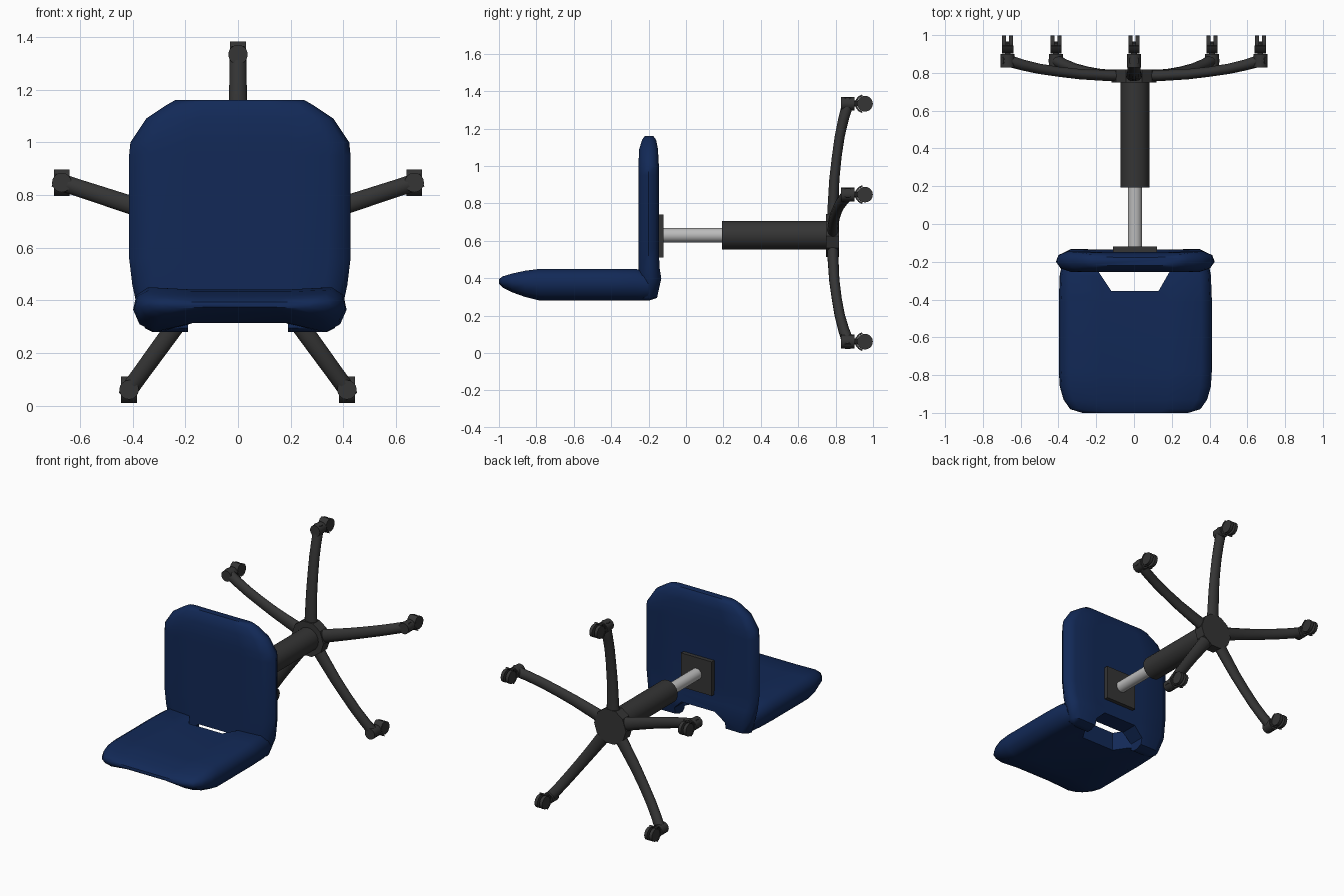
import bpy, bmesh, math
from mathutils import Vector, Matrix

if "Cube" in bpy.data.objects:
    bpy.data.objects.remove(bpy.data.objects["Cube"])

def material(name, rgb):
    m = bpy.data.materials.new(name)
    m.diffuse_color = (*rgb, 1)
    m.use_nodes = True
    m.node_tree.nodes["Principled BSDF"].inputs["Base Color"].default_value = m.diffuse_color
    return m

NAVY = material("navy_fabric", (0.006, 0.022, 0.095))
DARK = material("dark_plastic", (0.035, 0.035, 0.035))
STEEL = material("steel", (0.5, 0.5, 0.5))
CZ = 0.63  # height of the column axis

def finish(name, bm, mat, smooth=40):
    bmesh.ops.recalc_face_normals(bm, faces=bm.faces)
    me = bpy.data.meshes.new(name)
    bm.to_mesh(me)
    bm.free()
    ob = bpy.data.objects.new(name, me)
    bpy.context.collection.objects.link(ob)
    if mat:
        me.materials.append(mat)
    bpy.ops.object.select_all(action='DESELECT')
    bpy.context.view_layer.objects.active = ob
    ob.select_set(True)
    if smooth:
        bpy.ops.object.shade_smooth_by_angle(angle=math.radians(smooth))
    return ob

def loft(name, rings, mat, smooth=40):
    bm = bmesh.new()
    vs = [[bm.verts.new(p) for p in r] for r in rings]
    n = len(vs[0])
    for a, b in zip(vs, vs[1:]):
        for i in range(n):
            bm.faces.new((a[i], a[(i + 1) % n], b[(i + 1) % n], b[i]))
    bm.faces.new(vs[0])
    bm.faces.new(vs[-1])
    return finish(name, bm, mat, smooth)

def cylinder(name, r, p0, p1, mat, seg=24):
    p0, p1 = Vector(p0), Vector(p1)
    q = (p1 - p0).to_track_quat('Z', 'Y').to_matrix().to_4x4()
    bm = bmesh.new()
    bmesh.ops.create_cone(bm, cap_ends=True, segments=seg, radius1=r, radius2=r,
                          depth=(p1 - p0).length,
                          matrix=Matrix.Translation((p0 + p1) / 2) @ q)
    return finish(name, bm, mat)

def prism(name, outline, offset, mat, smooth=40):
    off = Vector(offset)
    return loft(name, [[Vector(p) for p in outline], [Vector(p) + off for p in outline]], mat, smooth)

def cut(ob, cutter):
    cutter.hide_render = True
    mod = ob.modifiers.new("cut", 'BOOLEAN')
    mod.operation, mod.object, mod.solver = 'DIFFERENCE', cutter, 'EXACT'
    bpy.context.view_layer.objects.active = ob
    bpy.ops.object.modifier_apply(modifier="cut")
    bpy.data.objects.remove(cutter)

# cushion cross-section: width fraction, thickness fraction
def section(top, bottom):
    right = [(0.45, -bottom), (0.8, -1), (0.94, -0.65), (1, 0), (0.97, 0.65), (0.86, 1), (0.45, top)]
    return right + [(-u, v) for u, v in reversed(right)]

# seat cushion: y, half width, low z, high z
seat_rows = [(-1.0, 0.28, 0.37, 0.395), (-0.98, 0.345, 0.35, 0.41), (-0.93, 0.38, 0.325, 0.425),
             (-0.86, 0.4, 0.3, 0.44), (-0.78, 0.405, 0.28, 0.45), (-0.4, 0.405, 0.28, 0.45),
             (-0.27, 0.4, 0.28, 0.45), (-0.2, 0.385, 0.28, 0.43)]
seat = loft("seat", [[(0.007 + u * w, y, (lo + hi) / 2 + v * (hi - lo) / 2)
                      for u, v in section(0.9, 0.6)] for y, w, lo, hi in seat_rows], NAVY, 50)

# backrest cushion: z, half width, front y, rear y
back_rows = [(0.28, 0.33, -0.235, -0.2), (0.295, 0.36, -0.255, -0.155), (0.4, 0.395, -0.255, -0.132),
             (0.46, 0.408, -0.255, -0.142), (0.56, 0.42, -0.255, -0.145), (0.95, 0.42, -0.255, -0.145),
             (1.0, 0.415, -0.255, -0.145), (1.09, 0.355, -0.25, -0.15), (1.14, 0.28, -0.235, -0.16),
             (1.16, 0.245, -0.22, -0.175)]
back = loft("backrest", [[(0.007 + u * w, (f + r) / 2 + v * (r - f) / 2, z)
                          for u, v in section(0.95, 1)] for z, w, f, r in back_rows], NAVY, 50)

# slot between seat and backrest
cut(seat, prism("seat_slot", [(-0.12, -0.355, 0.1), (0.13, -0.355, 0.1), (0.19, -0.25, 0.1),
                              (0.19, -0.1, 0.1), (-0.19, -0.1, 0.1), (-0.19, -0.25, 0.1)], (0, 0, 0.6), None, 0))
cut(back, prism("back_slot", [(-0.19, -0.5, 0.2), (0.19, -0.5, 0.2), (0.19, -0.5, 0.34),
                              (0.13, -0.5, 0.4), (-0.12, -0.5, 0.4), (-0.19, -0.5, 0.34)], (0, 0.6, 0), None, 0))

# mounting plate, gas rod, column and hub
prism("mounting_plate", [(-0.11, -0.155, 0.51), (0.122, -0.155, 0.51), (0.122, -0.155, 0.742),
                         (-0.11, -0.155, 0.742)], (0, 0.035, 0), DARK)
cylinder("gas_rod", 0.038, (0.005, -0.14, CZ), (0.005, 0.25, CZ), STEEL)
cylinder("column", 0.077, (0.005, 0.192, CZ), (0.005, 0.77, CZ), DARK)
hub = [(0.12 * math.sin(math.radians(a)), 0.748, CZ + 0.12 * math.cos(math.radians(a)))
       for k in range(5) for a in (72 * k - 20, 72 * k + 20)]
prism("hub", hub, (0, 0.07, 0), DARK, 20)

# leg: radius from hub, centre y, half width, half depth
leg_rows = [(0.03, 0.785, 0.048, 0.032), (0.15, 0.786, 0.042, 0.03), (0.3, 0.793, 0.038, 0.028),
            (0.42, 0.806, 0.036, 0.027), (0.53, 0.822, 0.035, 0.028), (0.62, 0.842, 0.034, 0.03),
            (0.69, 0.862, 0.034, 0.033), (0.735, 0.865, 0.026, 0.028)]
for k in range(5):
    a = math.radians(72 * k)
    out, side = Vector((math.sin(a), 0, math.cos(a))), Vector((math.cos(a), 0, -math.sin(a)))
    centre = Vector((0, 0, CZ))
    rings = []
    for r, y, w, d in leg_rows:
        ring = []
        for i in range(12):
            t = 2 * math.pi * (i + 0.5) / 12
            ring.append(centre + out * r + side * w * math.cos(t) + Vector((0, y + d * math.sin(t), 0)))
        rings.append(ring)
    loft(f"leg_{k}", rings, DARK)
    # caster: stem, curved hood and twin wheels
    c = centre + out * 0.703
    cylinder(f"caster_stem_{k}", 0.037, (c.x, 0.828, c.z), (c.x, 0.9, c.z), DARK, 16)
    cylinder(f"caster_pin_{k}", 0.016, (c.x, 0.89, c.z), (c.x, 0.95, c.z), DARK, 10)
    arc = [math.radians(t) for t in range(-75, 76, 25)]
    hood = [(c.x - 0.03, 0.955 - r * math.cos(t), c.z + r * math.sin(t))
            for r, ts in ((0.052, arc), (0.043, arc[::-1])) for t in ts]
    prism(f"caster_hood_{k}", hood, (0.06, 0, 0), DARK)
    for s in (-1, 1):
        cylinder(f"caster_wheel_{k}_{'l' if s < 0 else 'r'}", 0.042,
                 (c.x + s * 0.008, 0.957, c.z), (c.x + s * 0.029, 0.957, c.z), DARK, 20)
    cylinder(f"caster_axle_{k}", 0.01, (c.x - 0.02, 0.957, c.z), (c.x + 0.02, 0.957, c.z), DARK, 8)
